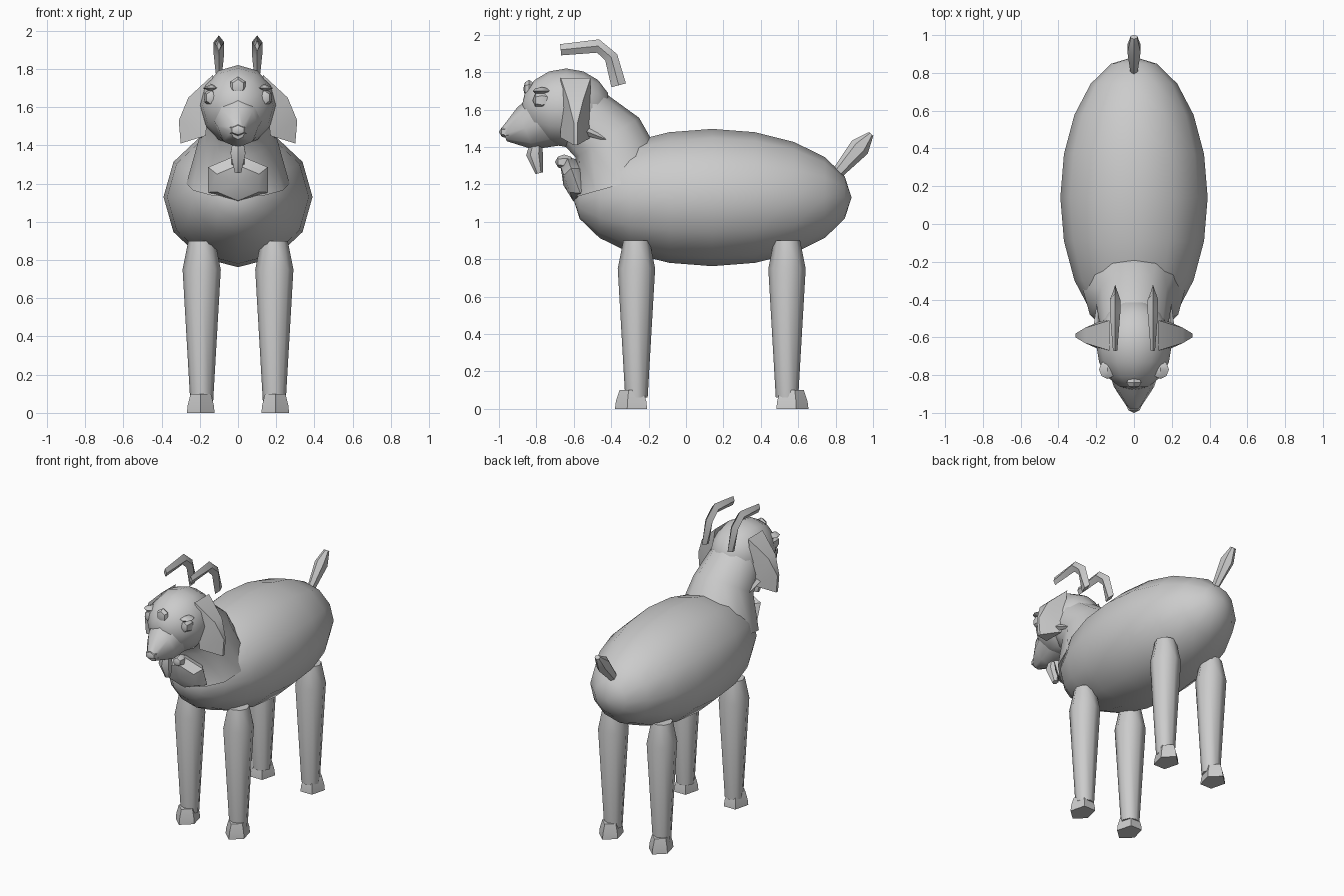
import bpy, bmesh, math
from mathutils import Euler, Matrix, Vector

cube = bpy.data.objects.get("Cube")
if cube:
    bpy.data.objects.remove(cube)

grey = bpy.data.materials.new("plain grey")
grey.use_nodes = True
grey.diffuse_color = (0.6, 0.6, 0.6, 1)
shader = grey.node_tree.nodes["Principled BSDF"]
shader.inputs["Base Color"].default_value = grey.diffuse_color


def finish(name, bm, sharp_angle):
    """Turn a bmesh into a smooth shaded object that keeps its hard edges."""
    bmesh.ops.recalc_face_normals(bm, faces=bm.faces[:])
    mesh = bpy.data.meshes.new(name)
    bm.to_mesh(mesh)
    bm.free()
    mesh.materials.append(grey)
    mesh.polygons.foreach_set("use_smooth", [True] * len(mesh.polygons))
    mesh.set_sharp_from_angle(angle=math.radians(sharp_angle))
    part = bpy.data.objects.new(name, mesh)
    bpy.context.collection.objects.link(part)


def pebble(name, centre, size, sides=6, rings=4, tilt=0, sharp_angle=40):
    """Faceted ellipsoid whose poles point to the front and back."""
    bm = bmesh.new()
    turn = Euler((math.radians(90 + tilt), 0, 0))
    wide, deep, high = size
    place = Matrix.LocRotScale(Vector(centre), turn, Vector((wide, high, deep)))
    bmesh.ops.create_uvsphere(bm, u_segments=sides, v_segments=rings, radius=1, matrix=place)
    finish(name, bm, sharp_angle)


def tube(name, path, radii, sides=8, x=0, flat=1, blade=None, sharp_angle=50):
    """Tapered tube along a side-on path of (y, z) points.
    A blade width gives it a sideways swelling that thins at both ends."""
    bm = bmesh.new()
    path = [Vector(point) for point in path]
    last = len(path) - 1
    loops = []
    for i, (point, radius) in enumerate(zip(path, radii)):
        along = (path[min(i + 1, last)] - path[max(i - 1, 0)]).normalized()
        width = radius * flat
        if blade:
            width = blade * math.sin(math.pi * (i + 0.5) / len(path))
        loop = []
        for k in range(sides):
            angle = math.tau * k / sides
            lift = radius * math.cos(angle)
            loop.append(bm.verts.new((x + width * math.sin(angle),
                                      point.x + lift * along.y,
                                      point.y - lift * along.x)))
        loops.append(loop)
    for near, far in zip(loops, loops[1:]):
        for k in range(sides):
            n = (k + 1) % sides
            bm.faces.new((near[k], near[n], far[n], far[k]))
    bm.faces.new(loops[0])
    bm.faces.new(loops[last])
    finish(name, bm, sharp_angle)


def ear(name, side):
    """Drooping wedge, thick at the skull and thin at the tip."""
    bm = bmesh.new()
    outline = ((0.13, 1.77, 0.08), (0.17, 1.45, 0.08), (0.26, 1.65, 0.04),
               (0.31, 1.53, 0.01), (0.3, 1.41, 0.01))
    for x, z, thickness in outline:
        for face in (-1, 1):
            bm.verts.new((side * x, face * thickness - 0.59, z))
    bmesh.ops.convex_hull(bm, input=bm.verts[:])
    finish(name, bm, 50)


# Barrel body, neck and head
pebble("body", (0, 0.14, 1.13), (0.39, 0.745, 0.367), sides=12, rings=10, sharp_angle=60)
tube("neck", ((-0.35, 1.2), (-0.42, 1.45), (-0.6, 1.6)), (0.27, 0.2, 0.17), sides=12)
pebble("head", (0, -0.64, 1.61), (0.2, 0.24, 0.21), sides=12, rings=8, sharp_angle=60)
tube("muzzle", ((-0.7, 1.57), (-0.86, 1.5), (-0.97, 1.47)), (0.17, 0.12, 0.04), flat=0.9)

# Upright tail
tube("tail", ((0.8, 1.25), (0.93, 1.4), (0.99, 1.47)), (0.03, 0.055, 0.015),
     sides=6, blade=0.04)

# Tufts, nose and beard on the centre line
pebble("forehead_tuft", (0, -0.84, 1.71), (0.045, 0.03, 0.05))
pebble("nose", (0, -0.95, 1.48), (0.05, 0.05, 0.035))
tube("beard", ((-0.8, 1.43), (-0.81, 1.36), (-0.785, 1.26)), (0.03, 0.045, 0.02), sides=6)
pebble("chest_tuft", (0, -0.59, 1.22), (0.18, 0.07, 0.14), tilt=20)
pebble("chest_tuft_knot", (0, -0.65, 1.32), (0.04, 0.05, 0.04))

for side, word in ((1, "left"), (-1, "right")):
    # Ear with a thin lock of hair behind it, eye and brow
    ear(word + "_ear", side)
    tube(word + "_ear_lock", ((-0.55, 1.49), (-0.4, 1.43)), (0.025, 0.005),
         sides=4, x=side * 0.19)
    pebble(word + "_eye", (side * 0.14, -0.77, 1.65), (0.04, 0.05, 0.05))
    pebble(word + "_brow", (side * 0.14, -0.77, 1.7), (0.045, 0.05, 0.02), sides=4)

    # Bent horn
    tube(word + "_horn", ((-0.36, 1.73), (-0.4, 1.88), (-0.47, 1.94), (-0.67, 1.92)),
         (0.04, 0.036, 0.036, 0.03), sides=4, x=side * 0.1, blade=0.03)

    # Legs, each with a pointed hoof: front toes point forward, back toes backward
    for place, y, toe in (("front", -0.265, -1), ("back", 0.54, 1)):
        tube(f"{word}_{place}_leg", ((y, 0.9), (y, 0.75), (y, 0.06)), (0.07, 0.1, 0.06),
             x=side * 0.19)
        middle = y + toe * 0.02
        tube(f"{word}_{place}_hoof", ((middle, 0), (middle, 0.04), (middle, 0.1)),
             (toe * 0.095, toe * 0.09, toe * 0.07), sides=5, x=side * 0.195, flat=0.8)
